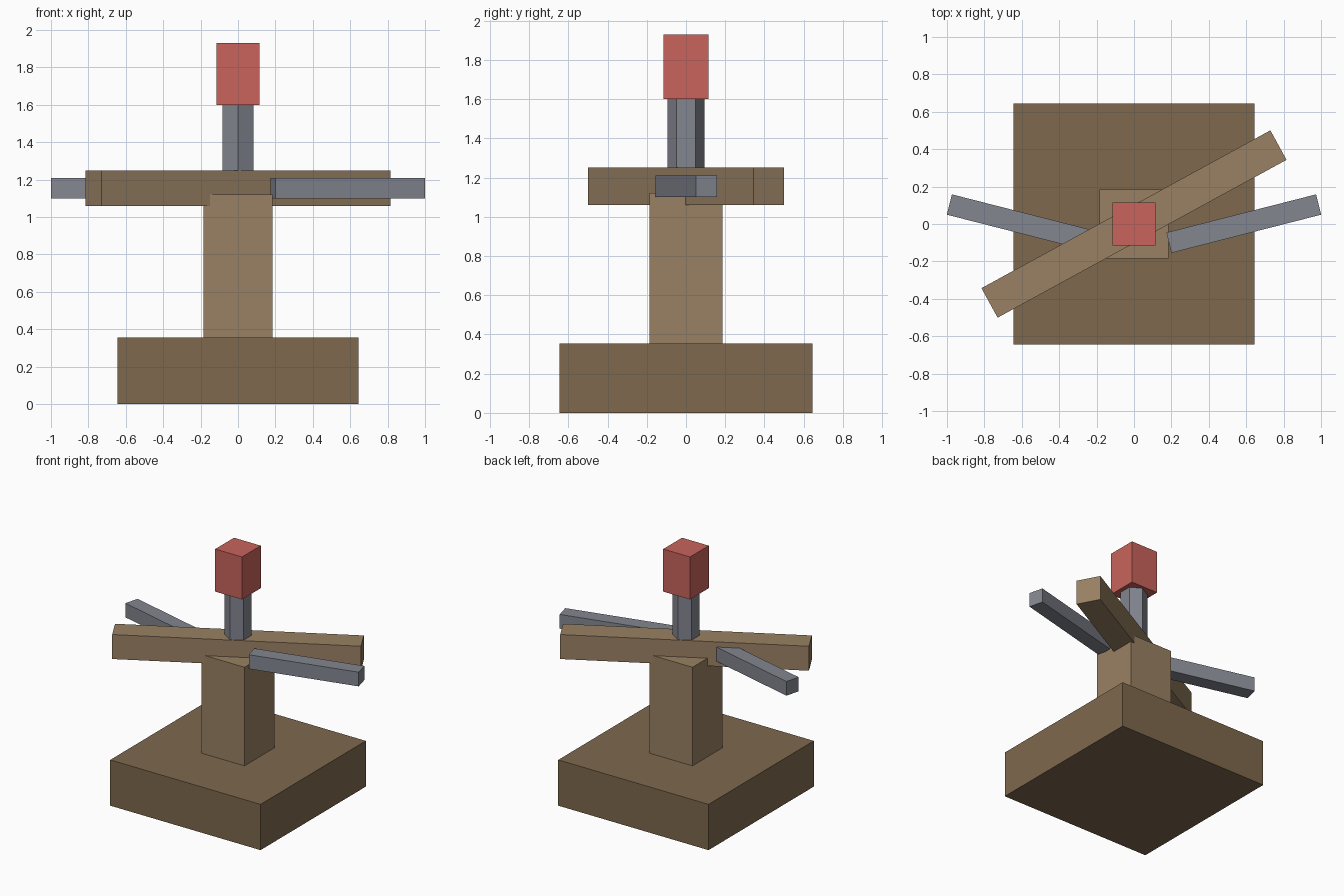
import bpy
from math import cos, sin

if "Cube" in bpy.data.objects:
    bpy.data.objects.remove(bpy.data.objects["Cube"])


def material(name, rgb):
    m = bpy.data.materials.new(name)
    m.diffuse_color = (*rgb, 1)
    m.use_nodes = True
    m.node_tree.nodes["Principled BSDF"].inputs["Base Color"].default_value = m.diffuse_color
    return m


dark_wood = material("dark_wood", (0.21, 0.14, 0.075))
wood = material("wood", (0.32, 0.22, 0.125))
steel = material("steel", (0.23, 0.24, 0.28))
red = material("red", (0.58, 0.125, 0.105))


def finish(name, mat):
    ob = bpy.context.object
    ob.name = ob.data.name = name
    ob.data.materials.append(mat)
    return ob


def box(name, size, center, mat, angle=0):
    bpy.ops.mesh.primitive_cube_add(size=1, location=center, rotation=(0, 0, angle))
    ob = finish(name, mat)
    ob.scale = size
    return ob


# Plinth and upright post
box("base", (1.29, 1.29, 0.355), (0, 0, 0.1775), dark_wood)
box("post", (0.37, 0.37, 0.77), (0, 0, 0.735), wood)

# Turned cross beam resting in the post top
box("cross_beam", (1.76, 0.18, 0.19), (0, 0, 1.155), wood, 0.5)

# Two swept-back side arms, mirrored left and right
for side, name in ((1, "right_arm"), (-1, "left_arm")):
    box(name, (0.826, 0.112, 0.11), (side * 0.587, 0.002, 1.155), steel, side * 0.25)

# Hexagonal neck, its foot sunk into the beam
bpy.ops.mesh.primitive_cylinder_add(vertices=6, radius=0.095, depth=0.40, location=(0, 0, 1.41))
finish("neck", steel)

# Red block on top
box("top_block", (0.23, 0.23, 0.33), (0, 0, 1.765), red)
